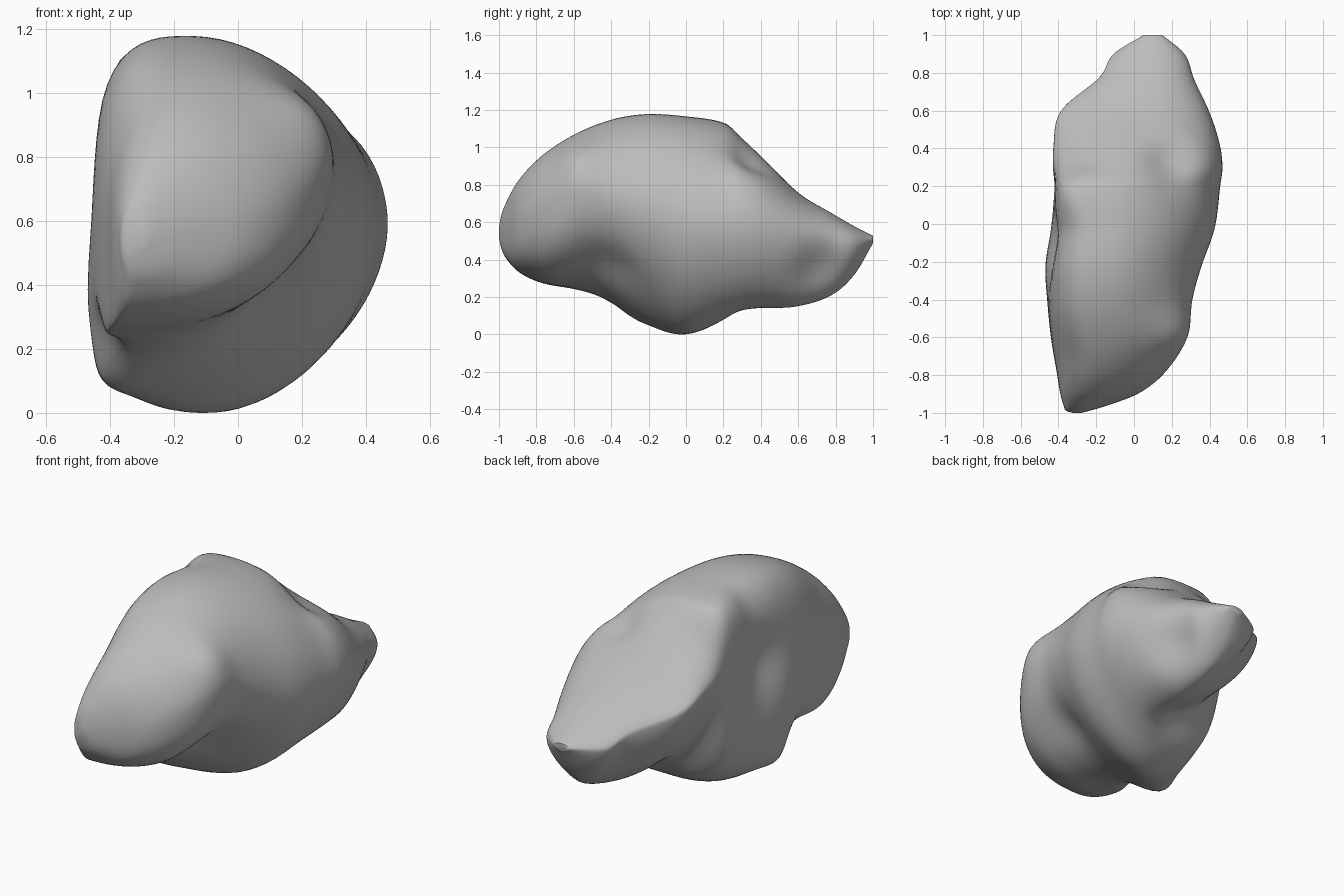
import bpy
import bmesh
import math
from mathutils import Vector

cube = bpy.data.objects.get("Cube")
if cube:
    bpy.data.objects.remove(cube, do_unlink=True)

# Envelope stations in hundredths:
# y, side x (min, max), z (bottom, top), height of widest points (min, max side), x of crest and keel
STATIONS = [
    (-100, -32, -28, 53, 58, 55, 56, -30, -30),
    (-99, -36, -24, 48, 64, 55, 56, -30, -30),
    (-97, -37, -17, 43, 70, 55, 57, -28, -31),
    (-90, -39, 2, 35, 83, 55, 60, -22, -34),
    (-78, -41, 17, 29, 96, 54, 68, -18, -38),
    (-60, -44, 28, 25, 108, 50, 78, -16, -40),
    (-40, -46, 31, 17, 116, 46, 74, -15, -34),
    (-22, -47, 36, 7, 119, 42, 67, -14, -25),
    (-2, -44, 43, 1, 118, 45, 61, -13, -8),
    (22, -42, 46, 8, 114, 57, 60, -15, 2),
    (28, -43, 47, 11, 108, 78, 60, -10, 6),
    (40, -43, 46, 14, 97, 77, 58, -2, 10),
    (60, -39, 40, 16, 77, 69, 53, 4, 13),
    (78, -18, 32, 22, 66, 58, 50, 10, 12),
    (90, -11, 27, 33, 59, 52, 49, 10, 10),
    (100, 5, 15, 50, 54, 52, 52, 10, 10),
]

# Sculpt strokes: centre, radius, push direction
STROKES = [
    ((-0.43, -0.12, 0.74), 0.24, (0.07, 0, 0)),         # hollow in the flat wall
    ((0.20, 0.34, 0.98), 0.20, (-0.02, -0.02, -0.06)),  # bowl behind the crest
    ((0.00, 0.28, 0.18), 0.22, (0.02, 0, 0.04)),        # hollow under the tail
    ((0.18, -0.45, 0.30), 0.24, (-0.03, 0.02, 0.04)),   # undercut below the nose
    ((-0.45, -0.45, 0.20), 0.17, (0.03, 0, 0.05)),      # gap between lip and foot
    ((-0.44, -0.24, 0.10), 0.15, (-0.03, 0, -0.03)),    # foot
    ((0.22, -0.55, 0.95), 0.20, (0.02, -0.02, 0.01)),   # shoulder of the front facet
    ((0.30, 0.68, 0.36), 0.20, (-0.04, 0, 0.02)),       # crease along the tail
]


def ramp(y, start, end):
    """Smooth step from 0 to 1."""
    t = min(max((y - start) / (end - start), 0), 1)
    return t * t * (3 - 2 * t)


def envelope(y):
    """Cubic interpolation of the stations at a given y."""
    i = 0
    while i < len(STATIONS) - 2 and STATIONS[i + 1][0] < y:
        i += 1
    a, b = STATIONS[i], STATIONS[i + 1]
    before = STATIONS[max(i - 1, 0)]
    after = STATIONS[min(i + 2, len(STATIONS) - 1)]
    span = b[0] - a[0]
    t = (y - a[0]) / span
    values = []
    for k in range(1, len(a)):
        slope_a = (b[k] - before[k]) / (b[0] - before[0]) * span
        slope_b = (after[k] - a[k]) / (after[0] - a[0]) * span
        values.append(a[k] * (1 + 2 * t) * (1 - t) ** 2 + slope_a * t * (1 - t) ** 2
                      + b[k] * t * t * (3 - 2 * t) + slope_b * t * t * (t - 1))
    return [v / 100 for v in values]


def boxiness(y, flank, upper):
    """Roundness exponent of one quadrant: boxy wall, round flank, pinched tail."""
    front = 1 - ramp(y, -0.75, -0.4)
    corner = ramp(y, -0.05, 0.18)
    tail = ramp(y, 0.18, 0.32)
    if flank:
        return 1.85 + 0.25 * tail if upper else 1.75 + 0.7 * front
    if upper:
        return 3.4 - 1.0 * front + 2.4 * corner - 4.0 * tail
    return 2.6 - 1.1 * tail


def section_point(env, y, angle):
    """Point of a four-quadrant rounded section."""
    x_min, x_max, z_min, z_max, z_wall, z_flank, x_crest, x_keel = env
    c, s = math.cos(angle), math.sin(angle)
    side_x, side_z = (x_max, z_flank) if c > 0 else (x_min, z_wall)
    pole_x, pole_z = (x_crest, z_max) if s > 0 else (x_keel, z_min)
    power = boxiness(y, c > 0, s > 0)
    reach = (abs(c) ** power + abs(s) ** power) ** (-1 / power)
    u, w = abs(c) * reach, abs(s) * reach
    return Vector((pole_x + (side_x - pole_x) * u, y, side_z + (pole_z - side_z) * w))


def sculpt(p):
    """Apply all soft pushes to one point."""
    moved = p.copy()
    for centre, radius, push in STROKES:
        d = (p - Vector(centre)).length / radius
        if d < 1.5:
            moved += Vector(push) * math.exp(-2.2 * d * d)
    return moved


# Rock body lofted along y, rows packed closer at both ends
ROWS, AROUND = 100, 80
bm = bmesh.new()
rings = []
for r in range(ROWS + 1):
    y = -math.cos(math.pi * r / ROWS)
    env = envelope(y * 100)
    rings.append([bm.verts.new(sculpt(section_point(env, y, math.tau * k / AROUND)))
                  for k in range(AROUND)])
for lower, upper in zip(rings, rings[1:]):
    for k in range(AROUND):
        n = (k + 1) % AROUND
        bm.faces.new((lower[k], lower[n], upper[n], upper[k]))
bm.faces.new(rings[0])
bm.faces.new(rings[-1])

# Relax the seams between quadrants and stations
for _ in range(3):
    bmesh.ops.smooth_vert(bm, verts=bm.verts[:], factor=0.4,
                          use_axis_x=True, use_axis_y=False, use_axis_z=True)
bmesh.ops.recalc_face_normals(bm, faces=bm.faces[:])

# Settle on the ground
floor = min(v.co.z for v in bm.verts)
bmesh.ops.translate(bm, verts=bm.verts[:], vec=(0, 0, -floor))

mesh = bpy.data.meshes.new("rock")
bm.to_mesh(mesh)
bm.free()
rock = bpy.data.objects.new("rock", mesh)
bpy.context.collection.objects.link(rock)

# Stone colour
stone = bpy.data.materials.new("stone grey")
stone.use_nodes = True
GREY = (0.5, 0.5, 0.5, 1)
stone.diffuse_color = GREY
stone.node_tree.nodes["Principled BSDF"].inputs["Base Color"].default_value = GREY
mesh.materials.append(stone)

bpy.ops.object.select_all(action="DESELECT")
rock.select_set(True)
bpy.context.view_layer.objects.active = rock
bpy.ops.object.shade_smooth_by_angle(angle=math.radians(50))
